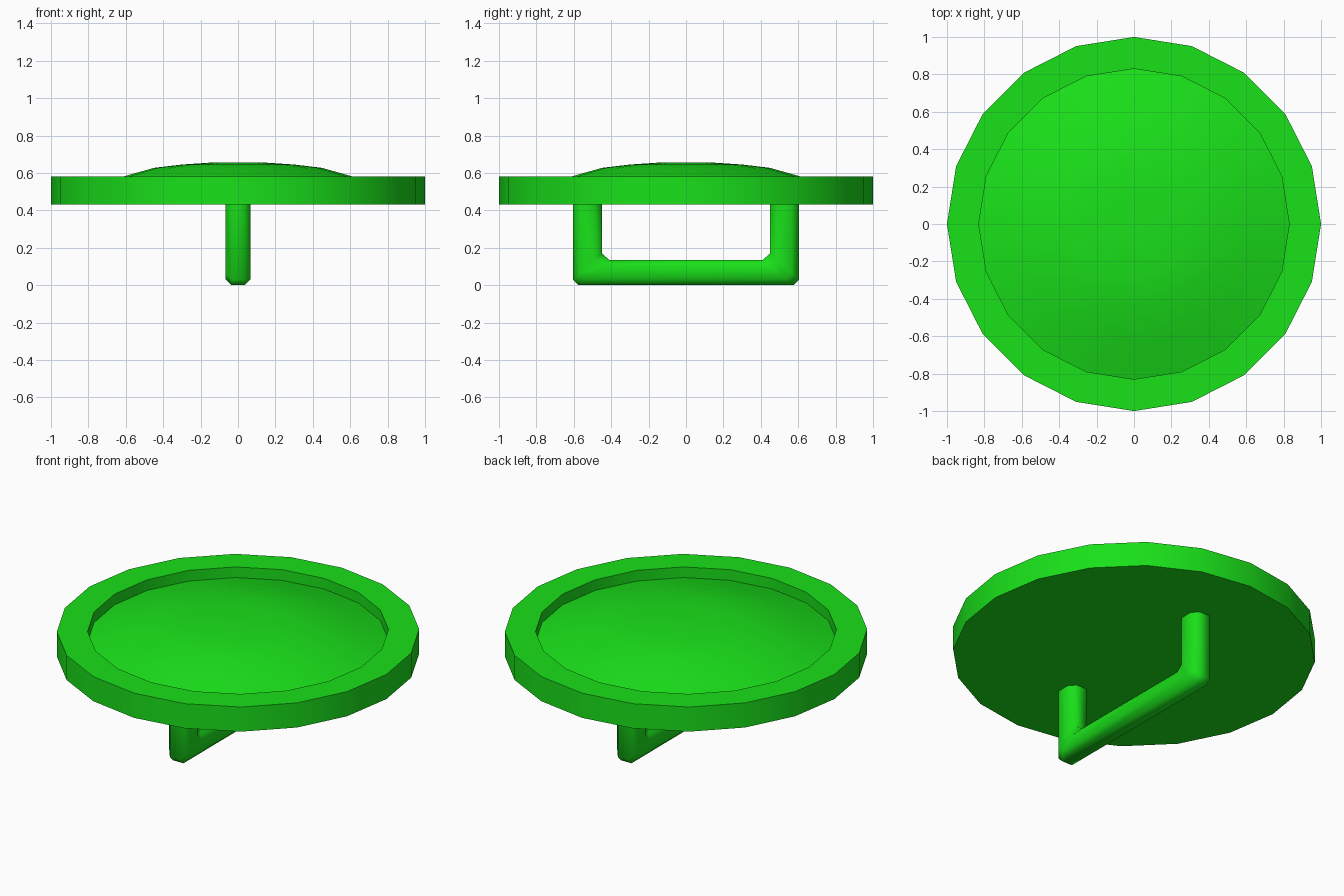
import bpy, bmesh
from math import cos, sin, pi, radians

if "Cube" in bpy.data.objects:
    bpy.data.objects.remove(bpy.data.objects["Cube"])

green = bpy.data.materials.new("green")
green.diffuse_color = (0.01, 0.75, 0.01, 1)
green.use_nodes = True
green.node_tree.nodes["Principled BSDF"].inputs["Base Color"].default_value = green.diffuse_color


def skin(name, rings, angle):
    """Join successive closed rings of points with quads and cap both ends."""
    bm = bmesh.new()
    loops = [[bm.verts.new(p) for p in ring] for ring in rings]
    n = len(loops[0])
    for a, b in zip(loops, loops[1:]):
        for i in range(n):
            j = (i + 1) % n
            bm.faces.new((a[i], a[j], b[j], b[i]))
    bm.faces.new(loops[0])
    bm.faces.new(loops[-1])
    bmesh.ops.recalc_face_normals(bm, faces=bm.faces)
    mesh = bpy.data.meshes.new(name)
    bm.to_mesh(mesh)
    bm.free()
    mesh.materials.append(green)
    obj = bpy.data.objects.new(name, mesh)
    bpy.context.collection.objects.link(obj)
    bpy.ops.object.select_all(action='DESELECT')
    obj.select_set(True)
    bpy.context.view_layer.objects.active = obj
    bpy.ops.object.shade_smooth_by_angle(angle=radians(angle))
    return obj


# Round plate: flat underside, raised rim, recessed dome (radius, height)
SIDES = 20
profile = [(1, 0.43), (1, 0.58), (0.83, 0.58), (0.83, 0.515),
           (0.64, 0.573), (0.45, 0.627), (0.30, 0.645), (0.15, 0.655)]
skin("domed_plate",
     [[(r * cos(2 * pi * i / SIDES), r * sin(2 * pi * i / SIDES), z)
       for i in range(SIDES)] for r, z in profile], 30)

# Grip under the plate: outer and inner (y, z) pairs for one half, then mirrored
half = [((-0.605, 0.44), (-0.45, 0.44)),
        ((-0.605, 0.03), (-0.45, 0.17)),
        ((-0.575, 0.0), (-0.41, 0.135))]
path = half + [((-o[0], o[1]), (-i[0], i[1])) for o, i in reversed(half)]

# Eight-sided cross-section: (x, fraction from outer to inner side)
section = [(-0.035, 0), (0.035, 0), (0.068, 0.25), (0.068, 0.75),
           (0.035, 1), (-0.035, 1), (-0.068, 0.75), (-0.068, 0.25)]
skin("handle",
     [[(x, o[0] + (i[0] - o[0]) * t, o[1] + (i[1] - o[1]) * t)
       for x, t in section] for o, i in path], 60)
